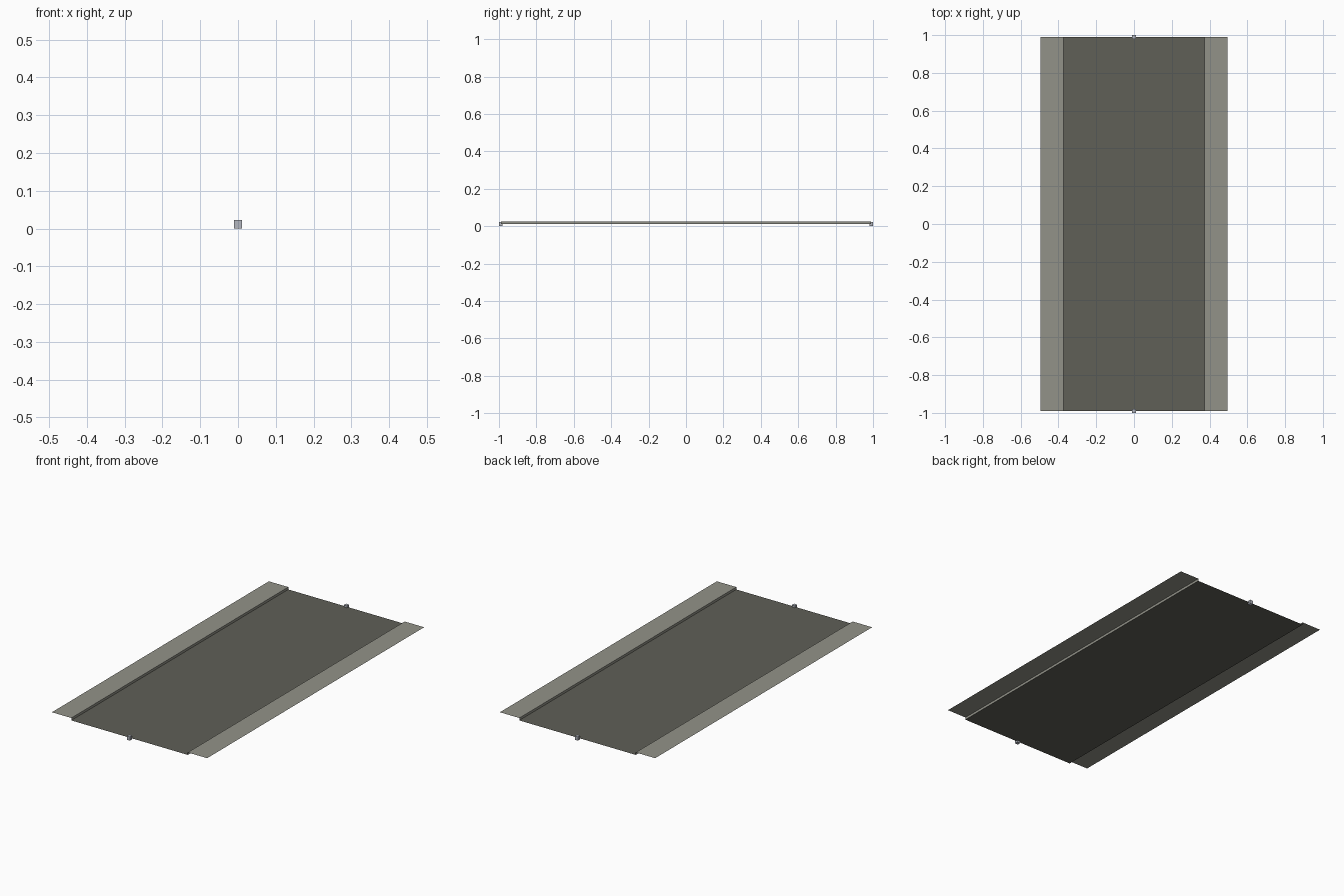
import bpy, bmesh

if "Cube" in bpy.data.objects:
    bpy.data.objects.remove(bpy.data.objects["Cube"])

HALF_LEN, CURB_X, OUTER_X = 0.99, 0.372, 0.496
ROAD_Z, WALK_Z = 0.011, 0.025


def material(name, rgb):
    m = bpy.data.materials.new(name)
    m.diffuse_color = (*rgb, 1)
    m.use_nodes = True
    m.node_tree.nodes["Principled BSDF"].inputs["Base Color"].default_value = m.diffuse_color
    return m


asphalt = material("dark_asphalt", (0.115, 0.115, 0.095))
concrete = material("grey_concrete", (0.29, 0.29, 0.25))
marker = material("pale_blue_grey", (0.45, 0.47, 0.52))


def finish(name, bm, mat):
    me = bpy.data.meshes.new(name)
    bm.to_mesh(me)
    bm.free()
    me.materials.append(mat)
    ob = bpy.data.objects.new(name, me)
    bpy.context.collection.objects.link(ob)
    return ob


def sheet(name, profile, mat):
    """Sweep an open x/z profile along y, faces pointing up for rising x."""
    bm = bmesh.new()
    rows = [[bm.verts.new((x, y, z)) for x, z in profile]
            for y in (-HALF_LEN, HALF_LEN)]
    for i in range(len(profile) - 1):
        bm.faces.new((rows[0][i], rows[0][i + 1], rows[1][i + 1], rows[1][i]))
    return finish(name, bm, mat)


# road surface
sheet("road", [(-CURB_X, ROAD_Z), (CURB_X, ROAD_Z)], asphalt)

# raised pavements with a curb face down to the road
sheet("left_pavement", [(-OUTER_X, WALK_Z), (-CURB_X, WALK_Z), (-CURB_X, ROAD_Z)], concrete)
sheet("right_pavement", [(CURB_X, ROAD_Z), (CURB_X, WALK_Z), (OUTER_X, WALK_Z)], concrete)

# small connector cubes at both road ends
for name, y in (("front_connector", -HALF_LEN), ("back_connector", HALF_LEN)):
    bm = bmesh.new()
    bmesh.ops.create_cube(bm, size=1)
    for v in bm.verts:
        v.co = (v.co.x * 0.02, y + v.co.y * 0.02, ROAD_Z + v.co.z * 0.022)
    finish(name, bm, marker)
